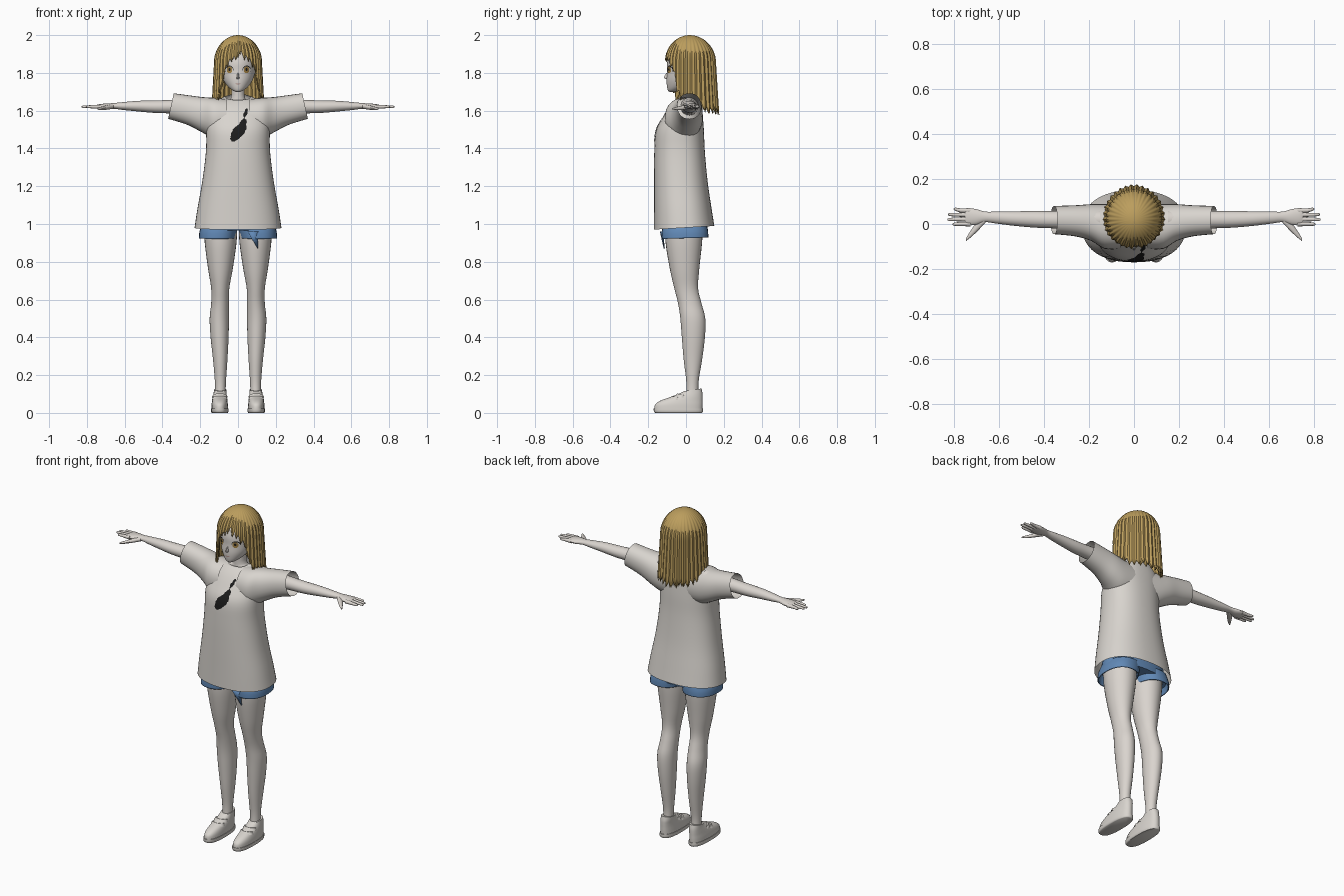
import bpy, bmesh, math, random
from mathutils import Vector
from mathutils.bvhtree import BVHTree

random.seed(4)
if "Cube" in bpy.data.objects:
    bpy.data.objects.remove(bpy.data.objects["Cube"], do_unlink=True)


def material(name, rgb):
    m = bpy.data.materials.new(name)
    m.use_nodes = True
    m.diffuse_color = (*rgb, 1)
    bsdf = m.node_tree.nodes["Principled BSDF"]
    bsdf.inputs["Base Color"].default_value = (*rgb, 1)
    bsdf.inputs["Roughness"].default_value = 0.8
    return m


SKIN = material("pale skin", (0.70, 0.66, 0.62))
CLOTH = material("off white cloth", (0.69, 0.66, 0.62))
HAIR = material("golden hair", (0.50, 0.34, 0.11))
BLUE = material("denim blue", (0.12, 0.25, 0.47))
BLACK = material("black print", (0.012, 0.012, 0.012))
IRIS = material("amber iris", (0.36, 0.22, 0.06))
LIPS = material("lip pink", (0.45, 0.27, 0.24))
made = []


def finish(name, bm, mat, mirror=False, thick=0):
    bmesh.ops.remove_doubles(bm, verts=bm.verts, dist=0.0002)
    bmesh.ops.recalc_face_normals(bm, faces=bm.faces)
    me = bpy.data.meshes.new(name)
    bm.to_mesh(me)
    bm.free()
    me.materials.append(mat)
    ob = bpy.data.objects.new(name, me)
    bpy.context.collection.objects.link(ob)
    if thick:
        mod = ob.modifiers.new("thickness", 'SOLIDIFY')
        mod.thickness = thick
    if mirror:
        ob.modifiers.new("mirror", 'MIRROR')
    made.append(ob)
    return ob


def grid_faces(bm, rows, closed):
    for a, b in zip(rows, rows[1:]):
        n = len(a)
        for i in range(n if closed else n - 1):
            j = (i + 1) % n
            bm.faces.new((a[i], a[j], b[j], b[i]))


def spline(rings, steps):
    out = []
    for k in range(len(rings) - 1):
        p0, p1 = rings[max(k - 1, 0)], rings[k]
        p2, p3 = rings[k + 1], rings[min(k + 2, len(rings) - 1)]
        for s in range(steps):
            t = s / steps
            out.append([b + t * (c - a) / 2 + t * t * (a - 2.5 * b + 2 * c - d / 2)
                        + t ** 3 * (1.5 * (b - c) + (d - a) / 2)
                        for a, b, c, d in zip(p0, p1, p2, p3)])
    return out + [list(rings[-1])]


def loft(name, rings, mat, axis="z", n=28, power=2.0, caps=(True, True),
         mirror=False, thick=0, steps=4):
    """Rings are (position, u min, u max, v min, v max, optional tilt)."""
    bm = bmesh.new()
    rows = []
    rings = [tuple(r) + (0,) * (6 - len(r)) for r in rings]
    for pos, u0, u1, v0, v1, tilt in spline(rings, steps):
        row = []
        for i in range(n):
            a = math.tau * i / n
            c, s = math.cos(a), math.sin(a)
            u = (u0 + u1) / 2 + (u1 - u0) / 2 * math.copysign(abs(c) ** (2 / power), c)
            dv = (v1 - v0) / 2 * math.copysign(abs(s) ** (2 / power), s)
            v, w = (v0 + v1) / 2 + dv, pos + tilt * dv
            row.append(bm.verts.new((u, v, w) if axis == "z" else (w, u, v)))
        rows.append(row)
    grid_faces(bm, rows, True)
    for cap, row in zip(caps, (rows[0], rows[-1])):
        if cap:
            bm.faces.new(row)
    return finish(name, bm, mat, mirror, thick)


def decal(name, rows, target, mat, mirror=False, cols=5, lift=0.003):
    """Thin painted plate laid on the front of target; rows are (z, x centre, half width)."""
    me = target.data
    tree = BVHTree.FromPolygons([v.co for v in me.vertices],
                                [p.vertices for p in me.polygons])
    bm = bmesh.new()
    grid = []
    for z, xc, hw in rows:
        row = []
        for i in range(cols):
            x = xc + hw * (2 * i / (cols - 1) - 1)
            hit = tree.ray_cast(Vector((x, -1, z)), Vector((0, 1, 0)))[0]
            row.append(bm.verts.new((x, (hit.y if hit else 0) - lift, z)))
        grid.append(row)
    grid_faces(bm, grid, False)
    return finish(name, bm, mat, mirror)


# Shirt
torso = loft("shirt_body", [
    (0.98, -.23, .23, -.17, .15, .06), (1.08, -.215, .215, -.17, .135, .03),
    (1.22, -.19, .19, -.17, .115), (1.38, -.17, .17, -.168, .10),
    (1.49, -.168, .168, -.16, .095), (1.56, -.165, .165, -.125, .09),
    (1.62, -.145, .145, -.085, .085), (1.66, -.10, .10, -.05, .075, .1),
    (1.672, -.065, .065, -.035, .065, .3)],
    CLOTH, n=48, power=2.3, caps=(False, False))
loft("sleeves", [
    (.06, -.11, .085, 1.45, 1.662), (.13, -.11, .088, 1.455, 1.668),
    (.19, -.075, .088, 1.485, 1.672), (.26, -.055, .083, 1.525, 1.68, -.1),
    (.355, -.045, .08, 1.557, 1.692, -.22)],
    CLOTH, "x", power=2.2, caps=(False, False), mirror=True)
feather = [(1.612, .047, .006), (1.595, .043, .010), (1.575, .036, .007), (1.562, .033, .004),
           (1.548, .032, .012), (1.525, .022, .022), (1.50, .008, .034),
           (1.475, -.004, .033), (1.455, -.016, .024), (1.437, -.026, .008)]
ragged = [(z, x, w + random.uniform(-.003, .003)) for z, x, w in spline(feather, 4)]
decal("chest_print", ragged, torso, BLACK)

# Shorts with a hanging tie
loft("shorts_hips", [(.965, -.2, .2, -.125, .115), (1.03, -.19, .19, -.125, .11),
                     (1.14, -.15, .15, -.11, .09)], BLUE, power=2.3)
loft("shorts_legs", [(.925, .012, .207, -.128, .118, .03), (.96, .006, .204, -.128, .117),
                     (1.0, 0, .19, -.12, .11)], BLUE, power=2.3,
     caps=(False, False), mirror=True, thick=.006)
bm = bmesh.new()
bm.faces.new([bm.verts.new(p) for p in
              ((.05, -.132, .96), (.107, -.122, .96), (.104, -.112, .87))])
finish("shorts_tie", bm, BLUE, thick=.006)

# Legs and shoes
loft("legs", [
    (.08, .066, .122, .0, .068), (.16, .064, .122, .002, .066),
    (.28, .056, .132, -.012, .085), (.40, .05, .145, -.022, .1),
    (.50, .048, .15, -.03, .102), (.58, .048, .142, -.042, .082),
    (.66, .046, .142, -.062, .064), (.76, .028, .158, -.085, .07),
    (.90, .008, .176, -.108, .085), (1.0, .004, .18, -.11, .09)],
    SKIN, mirror=True)
loft("shoe_soles", [(0, .055, .138, -.162, .085), (.006, .051, .143, -.17, .09),
                    (.024, .051, .143, -.171, .09)],
     CLOTH, power=2.5, mirror=True, steps=2)
loft("shoe_uppers", [
    (.02, .053, .141, -.168, .087), (.045, .054, .14, -.163, .088),
    (.065, .056, .137, -.135, .088), (.085, .059, .133, -.08, .088),
    (.105, .061, .129, -.03, .087), (.122, .062, .127, -.01, .082, .15)],
    CLOTH, power=2.3, mirror=True)
for k, y in enumerate((-.075, -.045)):
    loft(f"shoe_strap_{k + 1}", [(.07 + k * .013, .055, .138, y - .012, y + .05, -.2),
                                 (.084 + k * .013, .06, .132, y - .002, y + .05, -.2)],
         CLOTH, n=20, mirror=True, steps=2)

# Arms and hands
loft("arms", [
    (.15, -.03, .065, 1.575, 1.67), (.34, -.02, .058, 1.585, 1.658),
    (.44, -.016, .058, 1.588, 1.654), (.53, -.008, .056, 1.596, 1.652),
    (.61, .002, .055, 1.604, 1.645), (.66, .008, .055, 1.61, 1.64),
    (.70, -.004, .066, 1.607, 1.638), (.735, -.005, .07, 1.609, 1.634),
    (.75, .0, .066, 1.612, 1.63)], SKIN, "x", n=20, mirror=True)
fingers = (("index", .0, -.001, .805), ("middle", .021, .02, .828),
           ("ring", .041, .042, .825), ("little", .06, .066, .80))
for name, y, tip, x in fingers:
    loft(name + "_fingers", [
        (.725, y - .011, y + .011, 1.61, 1.632), (.77, y - .009, y + .009, 1.612, 1.63),
        (x - .008, tip - .007, tip + .007, 1.614, 1.627),
        (x, tip - .002, tip + .002, 1.618, 1.623)], SKIN, "x", n=10, mirror=True, steps=2)
loft("thumbs", [(.66, .005, .04, 1.61, 1.635), (.695, -.032, .012, 1.605, 1.628),
                (.725, -.06, -.03, 1.603, 1.62), (.745, -.075, -.062, 1.606, 1.615)],
     SKIN, "x", n=12, mirror=True, steps=3)

# Neck and head
loft("neck", [(1.60, -.10, .10, -.03, .06), (1.64, -.075, .075, -.025, .062),
              (1.665, -.038, .038, -.022, .058), (1.76, -.036, .036, -.025, .05)], SKIN)
head = loft("head", [
    (1.70, -.012, .012, -.088, -.06), (1.708, -.03, .03, -.096, -.03),
    (1.73, -.056, .056, -.101, .03), (1.765, -.079, .079, -.103, .075),
    (1.81, -.092, .092, -.10, .105), (1.86, -.098, .098, -.099, .12),
    (1.92, -.085, .085, -.078, .11), (1.96, -.05, .05, -.03, .07)], SKIN, n=40)
loft("nose", [(1.768, -.007, .007, -.108, -.09), (1.776, -.007, .007, -.118, -.09),
              (1.80, -.003, .003, -.104, -.09)], SKIN, n=10, steps=2)


def oval(zc, xc, rx, rz, n=10):
    return [(zc + rz * math.cos(math.pi * i / n), xc, rx * math.sin(math.pi * i / n) + .0005)
            for i in range(n + 1)]


decal("eye_outlines", oval(1.818, .046, .021, .021), head, BLACK, True, lift=.001)
decal("eye_whites", oval(1.815, .046, .0195, .019), head, SKIN, True, lift=.002)
decal("irises", oval(1.816, .045, .014, .018), head, IRIS, True, lift=.003)
decal("pupils", oval(1.818, .045, .005, .008), head, BLACK, True, lift=.004)
decal("mouth", oval(1.742, 0, .013, .0025), head, LIPS, lift=.002)

# Hair: layered shells of pointed locks around the crown
EDGE = [(0, 1.885), (24, 1.855), (42, 1.80), (52, 1.70), (62, 1.655),
        (85, 1.645), (115, 1.60), (181, 1.58)]


def hair_edge(deg):
    for (a, za), (b, zb) in zip(EDGE, EDGE[1:]):
        if a <= deg < b:
            return za + (zb - za) * (deg - a) / (b - a)
    return EDGE[-1][1]


def hair_shell(name, size, per, locks, drop):
    bm = bmesh.new()
    n, levels = per * locks, 26
    lengths = [random.uniform(-.012, .014) for _ in range(locks)]
    cols = []
    for i in range(n):
        a = math.tau * i / n - math.pi
        tri = abs(2 * (i % per) / per - 1)
        off = min(abs(a - .12), math.pi)
        low = hair_edge(math.degrees(off)) + .032 * tri + lengths[i // per] + drop
        col = []
        for k in range(levels + 1):
            f = k / levels
            z = 2.0 - (2.0 - low) * f ** 1.7
            dome = math.sqrt(max(0, 1 - (max(z - 1.86, 0) / .14) ** 2))
            fall = max(1.86 - z, 0) / .26
            ripple = 1 + .05 * (1 - tri) * min(1, 2 * f) - .02
            rx = (.123 + .014 * fall) * dome * size * ripple
            ry = (.128 if abs(a) < math.pi / 2 else .135 + .016 * fall) * dome * size * ripple
            col.append(bm.verts.new((rx * math.sin(a), .02 - ry * math.cos(a),
                                     z - (1 - size) * .1)))
        cols.append(col)
    grid_faces(bm, cols + [cols[0]], False)
    return finish(name, bm, HAIR, thick=.004)


hair_shell("hair_outer", 1.0, 6, 34, 0)
hair_shell("hair_inner", .95, 6, 27, .008)

# Smooth shading with sharp creases kept
bpy.ops.object.select_all(action='DESELECT')
for ob in made:
    ob.select_set(True)
bpy.context.view_layer.objects.active = made[0]
bpy.ops.object.shade_smooth_by_angle(angle=math.radians(40))
